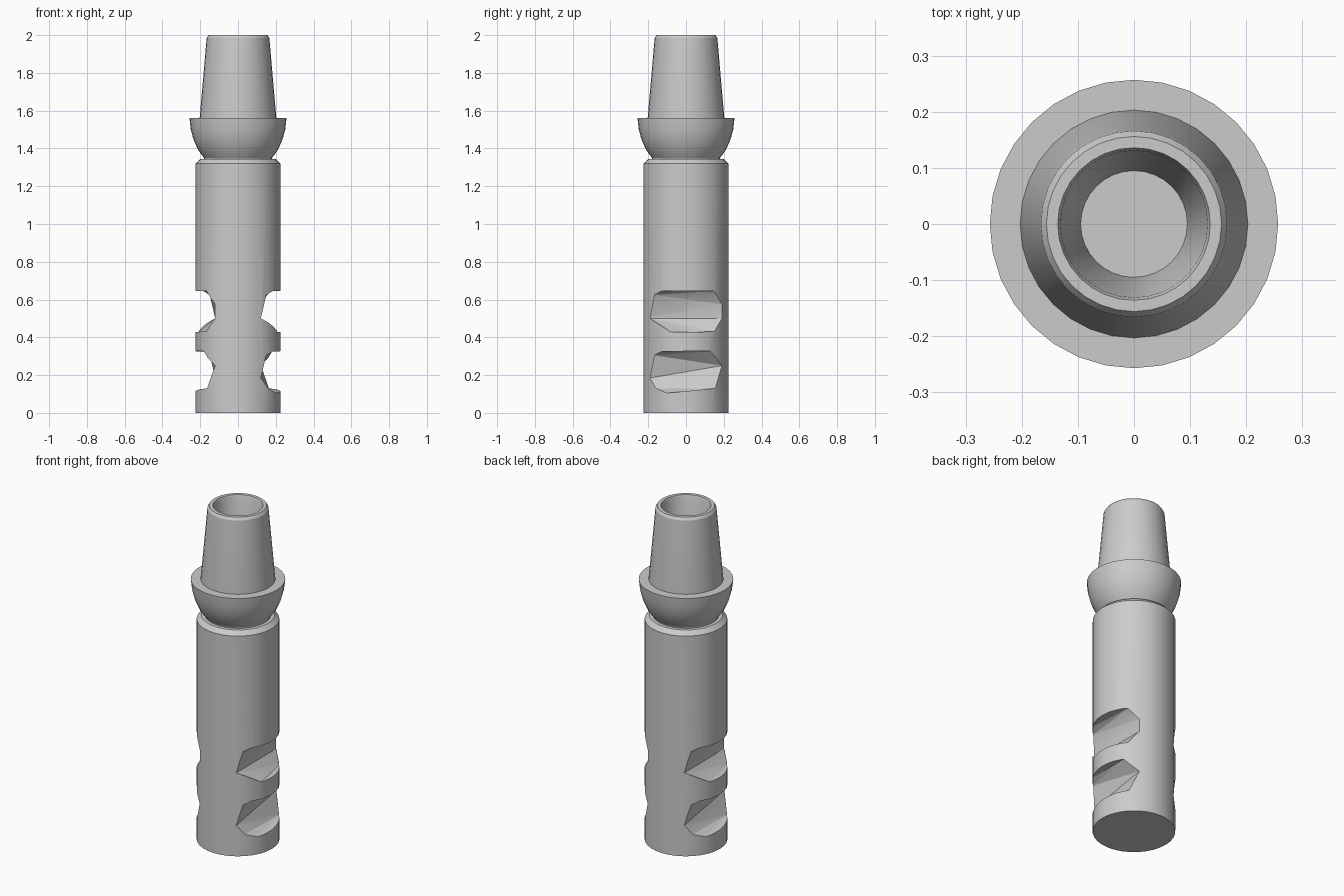
import bpy
import bmesh
import math

SEGMENTS = 32
BODY_R = 0.225

if "Cube" in bpy.data.objects:
    bpy.data.objects.remove(bpy.data.objects["Cube"], do_unlink=True)

grey = bpy.data.materials.new("matte_grey")
grey.use_nodes = True
grey.diffuse_color = (0.6, 0.6, 0.6, 1)
for node in grey.node_tree.nodes:
    if node.type == "BSDF_PRINCIPLED":
        node.inputs["Base Color"].default_value = grey.diffuse_color


def add_object(name, bm):
    bmesh.ops.recalc_face_normals(bm, faces=bm.faces)
    mesh = bpy.data.meshes.new(name)
    bm.to_mesh(mesh)
    bm.free()
    mesh.materials.append(grey)
    obj = bpy.data.objects.new(name, mesh)
    bpy.context.collection.objects.link(obj)
    return obj


def lathe(name, profile):
    """Turn (radius, height) points about z and cap both ends."""
    bm = bmesh.new()
    rings = []
    for r, z in profile:
        angles = [2 * math.pi * i / SEGMENTS for i in range(SEGMENTS)]
        rings.append([bm.verts.new((r * math.cos(a), r * math.sin(a), z)) for a in angles])
    for low, high in zip(rings, rings[1:]):
        for i in range(SEGMENTS):
            j = (i + 1) % SEGMENTS
            bm.faces.new((low[i], low[j], high[j], high[i]))
    bm.faces.new(rings[0])
    bm.faces.new(rings[-1])
    return add_object(name, bm)


def notch_cutter(outline, side):
    """Convex block whose inner points lie on the body surface."""
    bm = bmesh.new()
    for y, z in outline:
        x = math.sqrt(BODY_R ** 2 - y ** 2)
        bm.verts.new((side * x, side * y, z))
        bm.verts.new((side * 0.35, side * y, z))
    bmesh.ops.convex_hull(bm, input=bm.verts)
    return add_object("notch_cutter", bm)


def activate(obj):
    bpy.ops.object.select_all(action="DESELECT")
    obj.select_set(True)
    bpy.context.view_layer.objects.active = obj


# Main barrel with a chamfered top edge
body = lathe("body", [(BODY_R, 0), (BODY_R, 1.32), (0.2, 1.345)])

# Bowl-shaped collar sitting on a short neck
collar = lathe("collar", [(0.178, 1.32), (0.18, 1.35), (0.21, 1.39), (0.235, 1.445),
                          (0.25, 1.5), (0.257, 1.56)])

# Tapered mouthpiece with a tapered blind bore
mouthpiece = lathe("mouthpiece", [(0.203, 1.54), (0.203, 1.56), (0.166, 1.985), (0.156, 2.0),
                                  (0.136, 2.0), (0.131, 1.985), (0.09, 1.5)])

# Two slanted notches on each side, the pairs half a turn apart
upper_notch = [(-0.168, 0.625), (-0.13, 0.645), (0.15, 0.645), (0.19, 0.575),
               (0.19, 0.5), (0.15, 0.43), (-0.08, 0.428), (-0.19, 0.5)]
lower_notch = [(-0.168, 0.305), (-0.13, 0.325), (0.13, 0.328), (0.19, 0.25),
               (0.155, 0.13), (-0.1, 0.105), (-0.16, 0.13), (-0.19, 0.185)]
for outline in (upper_notch, lower_notch):
    for side in (1, -1):
        cutter = notch_cutter(outline, side)
        cutter.hide_render = True
        activate(body)
        cut = body.modifiers.new("notch", "BOOLEAN")
        cut.operation = "DIFFERENCE"
        cut.solver = "EXACT"
        cut.object = cutter
        bpy.ops.object.modifier_apply(modifier=cut.name)
        bpy.data.objects.remove(cutter, do_unlink=True)

# Smooth the round walls and keep the edges crisp
for part in (body, collar, mouthpiece):
    activate(part)
    bpy.ops.object.shade_smooth_by_angle(angle=math.radians(25))
